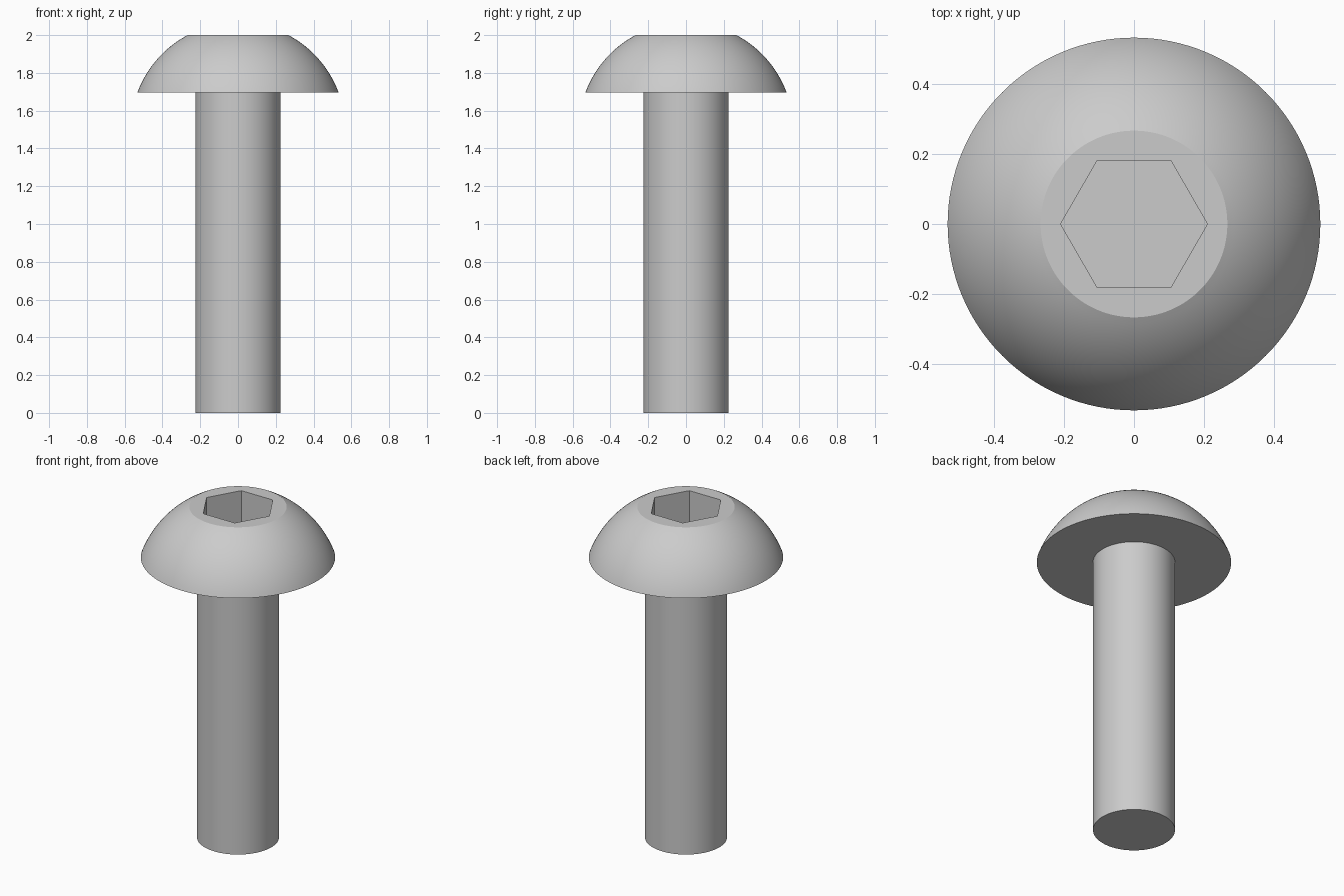
import bpy, bmesh, math

if "Cube" in bpy.data.objects:
    bpy.data.objects.remove(bpy.data.objects["Cube"])

SEG = 128
SHANK_R, RIM_R, FLAT_R = 0.225, 0.533, 0.267
RIM_Z, TOP_Z = 1.695, 2.0
SOCKET_R, SOCKET_DEPTH = 0.21, 0.21


def lathe(name, profile, sides):
    """Revolve (radius, z) points about z and cap both ends."""
    bm = bmesh.new()
    rings = []
    for r, z in profile:
        rings.append([bm.verts.new((r * math.cos(2 * math.pi * i / sides),
                                    r * math.sin(2 * math.pi * i / sides), z))
                      for i in range(sides)])
    for a, b in zip(rings, rings[1:]):
        for i in range(sides):
            j = (i + 1) % sides
            bm.faces.new((a[i], a[j], b[j], b[i]))
    bm.faces.new(rings[0][::-1])
    bm.faces.new(rings[-1])
    bmesh.ops.recalc_face_normals(bm, faces=bm.faces)
    mesh = bpy.data.meshes.new(name)
    bm.to_mesh(mesh)
    bm.free()
    obj = bpy.data.objects.new(name, mesh)
    bpy.context.collection.objects.link(obj)
    return obj


# Domed head: arc of a sphere centred on the axis, through rim and flat edge
h = TOP_Z - RIM_Z
drop = (RIM_R**2 - FLAT_R**2 - h**2) / (2 * h)
radius = math.hypot(RIM_R, drop)
a0, a1 = math.atan2(drop, RIM_R), math.atan2(drop + h, FLAT_R)
STEPS = 20
dome = []
for k in range(STEPS + 1):
    a = a0 + (a1 - a0) * k / STEPS
    dome.append((radius * math.cos(a), RIM_Z - drop + radius * math.sin(a)))

# Shank and head as one solid
screw = lathe("button_head_screw", [(SHANK_R, 0), (SHANK_R, RIM_Z)] + dome, SEG)

# Hex socket cut into the flat top
cutter = lathe("hex_socket_cutter",
               [(SOCKET_R, TOP_Z - SOCKET_DEPTH), (SOCKET_R, TOP_Z + 0.1)], 6)
mod = screw.modifiers.new("hex_socket", 'BOOLEAN')
mod.operation = 'DIFFERENCE'
mod.solver = 'EXACT'
mod.object = cutter
bpy.context.view_layer.objects.active = screw
screw.select_set(True)
bpy.ops.object.modifier_apply(modifier=mod.name)
bpy.data.objects.remove(cutter)

# Smooth dome and shank, crisp edges
bpy.ops.object.shade_smooth_by_angle(angle=math.radians(25))
